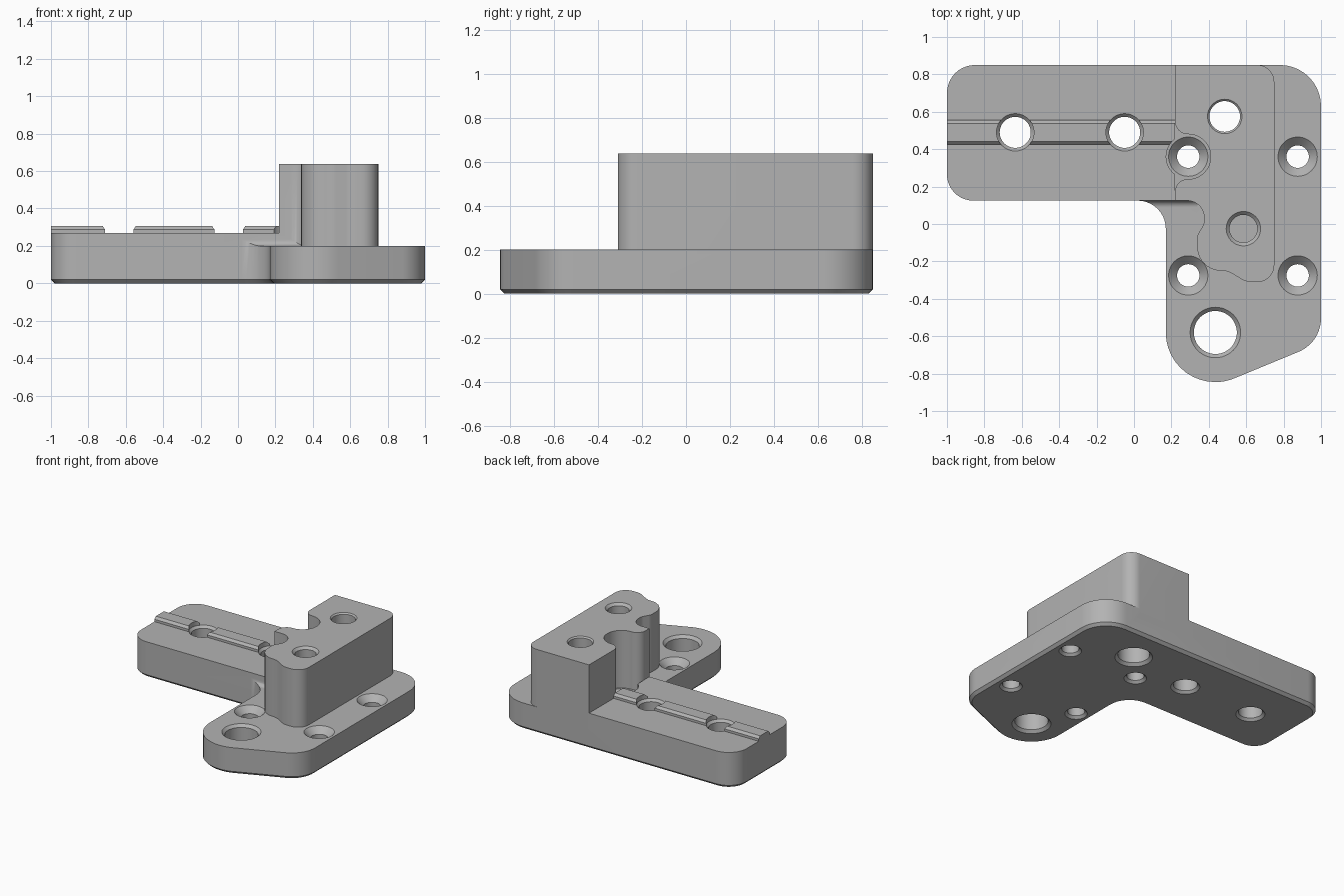
import bpy, bmesh, math
from mathutils import Vector, Matrix

cube = bpy.data.objects.get("Cube")
if cube:
    bpy.data.objects.remove(cube, do_unlink=True)

grey = bpy.data.materials.new("machined_grey")
grey.use_nodes = True
grey.diffuse_color = (0.45, 0.45, 0.45, 1)
grey.node_tree.nodes["Principled BSDF"].inputs["Base Color"].default_value = grey.diffuse_color


def add_object(name, bm):
    bmesh.ops.recalc_face_normals(bm, faces=bm.faces[:])
    mesh = bpy.data.meshes.new(name)
    bm.to_mesh(mesh)
    bm.free()
    mesh.materials.append(grey)
    obj = bpy.data.objects.new(name, mesh)
    bpy.context.collection.objects.link(obj)
    return obj


def rounded(corners, steps=10):
    """Outline from (x, y, radius) corners, each rounded by an arc."""
    points = []
    for i, (x, y, r) in enumerate(corners):
        p = Vector((x, y))
        if r == 0:
            points.append(p)
            continue
        a = (Vector(corners[i - 1][:2]) - p).normalized()
        b = (Vector(corners[(i + 1) % len(corners)][:2]) - p).normalized()
        half = a.angle(b) / 2
        centre = p + (a + b).normalized() * r / math.sin(half)
        start = p + a * r / math.tan(half) - centre
        end = p + b * r / math.tan(half) - centre
        sweep = start.angle_signed(end)
        for k in range(steps + 1):
            # angle_signed is clockwise positive
            points.append(centre + Matrix.Rotation(-sweep * k / steps, 2) @ start)
    return points


def prism(name, points, low, high, along_x=False, chamfer=0):
    bm = bmesh.new()
    face = bm.faces.new([bm.verts.new((p[0], p[1], low)) for p in points])
    top = bmesh.ops.extrude_face_region(bm, geom=[face])["geom"]
    bmesh.ops.translate(bm, vec=(0, 0, high - low),
                        verts=[v for v in top if isinstance(v, bmesh.types.BMVert)])
    if chamfer:
        rim = [e for e in bm.edges if all(abs(v.co.z - low) < 1e-5 for v in e.verts)]
        bmesh.ops.bevel(bm, geom=rim, offset=chamfer, segments=1, affect='EDGES')
    if along_x:
        # profile is drawn in y, z and pushed along x
        bm.transform(Matrix(((0, 0, 1, 0), (1, 0, 0, 0), (0, 1, 0, 0), (0, 0, 0, 1))))
    return add_object(name, bm)


def box(name, x0, x1, y0, y1, z0, z1):
    return prism(name, [(x0, y0), (x1, y0), (x1, y1), (x0, y1)], z0, z1)


def drill(x, y, profile, sides=48):
    """Turned cutter from (z, radius) steps."""
    bm = bmesh.new()
    rings = []
    for z, r in profile:
        rings.append([bm.verts.new((x + r * math.cos(t), y + r * math.sin(t), z))
                      for t in (math.tau * k / sides for k in range(sides))])
    for lo, hi in zip(rings, rings[1:]):
        for k in range(sides):
            j = (k + 1) % sides
            bm.faces.new((lo[k], lo[j], hi[j], hi[k]))
    bm.faces.new(rings[0])
    bm.faces.new(rings[-1])
    return add_object("drill", bm)


def combine(target, tool, operation):
    mod = target.modifiers.new("combine", 'BOOLEAN')
    mod.operation, mod.solver, mod.object = operation, 'EXACT', tool
    bpy.context.view_layer.objects.active = target
    bpy.ops.object.modifier_apply(modifier=mod.name)
    bpy.data.objects.remove(tool, do_unlink=True)


# L-shaped base with a chamfered underside
FOOT, ARM, TOP = 0.2, 0.27, 0.637
bracket = prism("bracket", rounded([
    (-1, 0.85, 0.15), (-1, 0.125, 0.14), (0.17, 0.125, 0.15), (0.17, -0.845, 0.264),
    (0.488, -0.845, 0.264), (1, -0.634, 0.195), (1, 0.85, 0.22)]), 0, ARM, chamfer=0.02)

# lower the foot, leaving a small cove against the arm
cove = rounded([(-1, FOOT, 0), (0.125, FOOT, 0.035), (0.125, 0.5, 0), (-1, 0.5, 0)])
combine(bracket, prism("cove_cutter", cove, 0, 0.34, along_x=True), 'DIFFERENCE')
combine(bracket, box("back_step", 0.22, 1.2, 0.125, 1, FOOT, 0.5), 'DIFFERENCE')
combine(bracket, box("front_step", 0.34, 1.2, -1, 0.2, FOOT, 0.5), 'DIFFERENCE')

# locating rib along the arm
rib = [(0.425, 0.25), (0.555, 0.25), (0.555, 0.288), (0.538, 0.305), (0.442, 0.305), (0.425, 0.288)]
combine(bracket, prism("rib", rib, -1, 0.22, along_x=True), 'UNION')

# tall block with a screw-access notch and a rounded nose
block = rounded([
    (0.22, 0.85, 0), (0.22, 0.48, 0.068), (0.41, 0.48, 0.119), (0.41, 0.24, 0.119),
    (0.22, 0.24, 0.068), (0.22, 0.125, 0), (0.375, 0.125, 0.09), (0.375, 0, 0.06),
    (0.338, -0.06, 0.06), (0.338, -0.25, 0.128), (0.5, -0.25, 0.11), (0.6, -0.31, 0.11),
    (0.75, -0.31, 0.09), (0.75, 0.85, 0.09)])
combine(bracket, prism("block", block, 0.15, TOP), 'UNION')

# countersunk screw holes in the foot
screw = [(-0.02, 0.098), (0.018, 0.06), (0.155, 0.06), (FOOT, 0.105)]
for x, y in ((0.29, 0.36), (0.29, -0.275), (0.875, 0.36), (0.875, -0.275)):
    wide = 0.118 if y > 0 and x < 0.5 else 0.105
    combine(bracket, drill(x, y, screw + [(FOOT + 0.001, wide), (0.4, wide)]), 'DIFFERENCE')

# clearance holes through the arm
for x in (-0.635, -0.05):
    combine(bracket, drill(x, 0.49, [(-0.02, 0.12), (0.018, 0.083), (0.253, 0.083),
                                     (ARM, 0.1), (0.4, 0.1)]), 'DIFFERENCE')

# large hole in the toe
combine(bracket, drill(0.435, -0.58, [(-0.02, 0.155), (0.02, 0.115), (0.18, 0.115),
                                      (0.22, 0.155)]), 'DIFFERENCE')

# stepped hole through the block and blind hole in its nose
combine(bracket, drill(0.485, 0.575, [(-0.02, 0.15), (0.02, 0.11), (0.4, 0.11), (0.401, 0.082),
                                      (TOP - 0.01, 0.082), (TOP + 0.02, 0.112)]), 'DIFFERENCE')
combine(bracket, drill(0.585, -0.025, [(0.3, 0.074), (TOP - 0.018, 0.074),
                                       (TOP + 0.02, 0.112)]), 'DIFFERENCE')

bpy.ops.object.select_all(action='DESELECT')
bracket.select_set(True)
bpy.context.view_layer.objects.active = bracket
bpy.ops.object.shade_smooth_by_angle(angle=math.radians(30))
